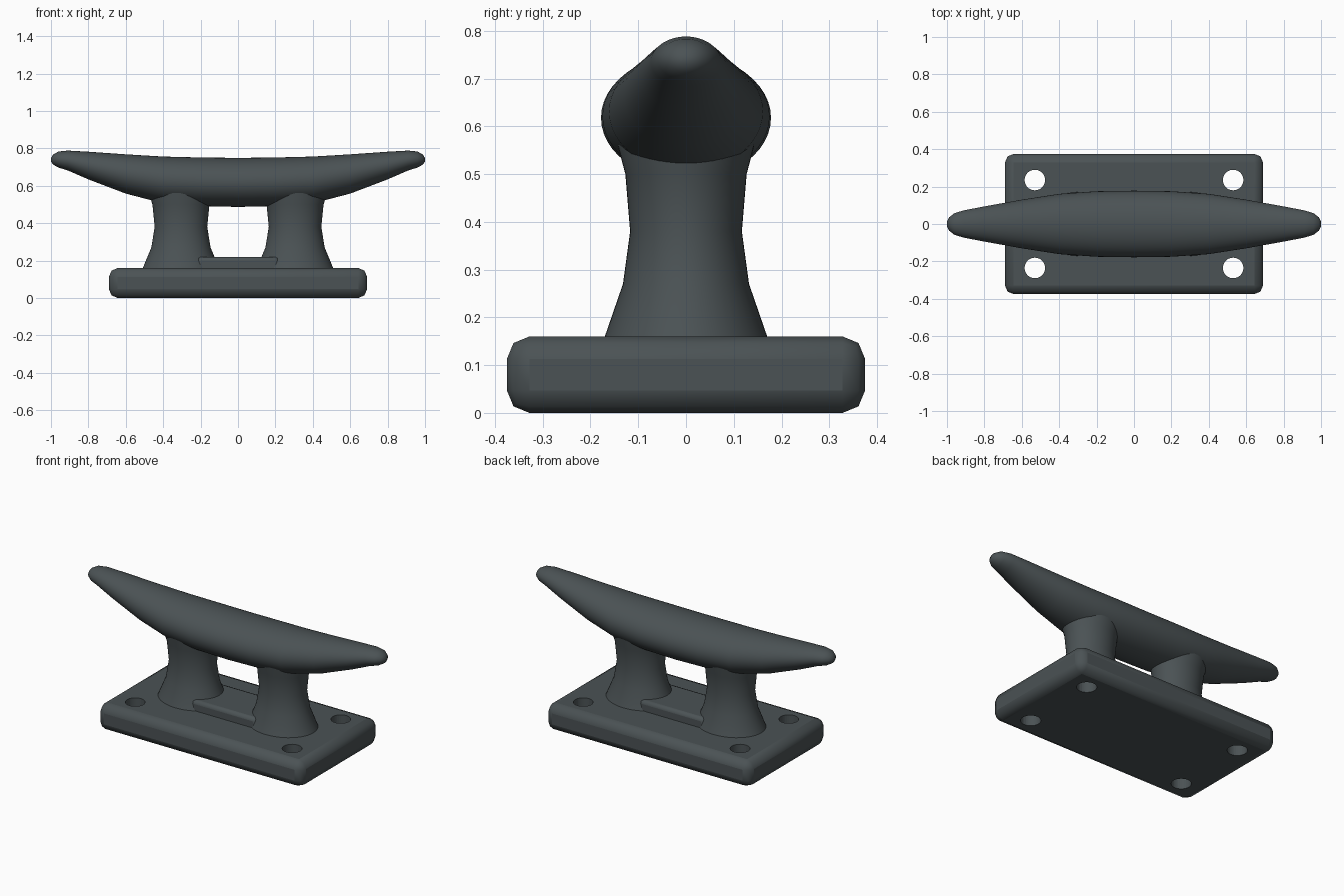
import bpy, bmesh, math

if "Cube" in bpy.data.objects:
    bpy.data.objects.remove(bpy.data.objects["Cube"])

mat = bpy.data.materials.new("dark_metal")
mat.diffuse_color = (0.07, 0.085, 0.09, 1)
mat.use_nodes = True
mat.node_tree.nodes["Principled BSDF"].inputs["Base Color"].default_value = mat.diffuse_color


def finish(obj, angle=40):
    obj.data.materials.append(mat)
    bpy.ops.object.select_all(action='DESELECT')
    obj.select_set(True)
    bpy.context.view_layer.objects.active = obj
    bpy.ops.object.shade_smooth_by_angle(angle=math.radians(angle))


def loft(name, rings):
    """Skin a closed tube through equally sized rings of points."""
    bm = bmesh.new()
    loops = [[bm.verts.new(p) for p in ring] for ring in rings]
    n = len(loops[0])
    for a, b in zip(loops, loops[1:]):
        for i in range(n):
            j = (i + 1) % n
            bm.faces.new((a[i], a[j], b[j], b[i]))
    bm.faces.new(loops[0])
    bm.faces.new(loops[-1])
    bmesh.ops.recalc_face_normals(bm, faces=bm.faces)
    mesh = bpy.data.meshes.new(name)
    bm.to_mesh(mesh)
    bm.free()
    obj = bpy.data.objects.new(name, mesh)
    bpy.context.collection.objects.link(obj)
    return obj


def bevelled_box(name, size, z, width):
    bpy.ops.mesh.primitive_cube_add(size=1, location=(0, 0, z))
    obj = bpy.context.object
    obj.name = name
    obj.scale = size
    bpy.ops.object.transform_apply(location=False, rotation=False, scale=True)
    bev = obj.modifiers.new("bevel", 'BEVEL')
    bev.width = width
    bev.segments = 2
    return obj


angles = [2 * math.pi * i / 48 for i in range(48)]

# Base plate with four bolt holes
base = bevelled_box("base_plate", (1.38, 0.75, 0.16), 0.08, 0.047)
for sx in (-1, 1):
    for sy in (-1, 1):
        bpy.ops.mesh.primitive_cylinder_add(
            vertices=32, radius=0.055, depth=0.5,
            location=(sx * 0.53, sy * 0.235, 0.08))
        cutter = bpy.context.object
        cutter.name = "bolt_hole_cutter"
        cutter.hide_render = True
        cutter.hide_set(True)
        cut = base.modifiers.new("bolt_hole", 'BOOLEAN')
        cut.operation = 'DIFFERENCE'
        cut.solver = 'EXACT'
        cut.object = cutter
finish(base, 25)

# Low rib between the posts
rib = bevelled_box("base_rib", (0.44, 0.28, 0.10), 0.17, 0.02)
finish(rib, 25)

# Two flared oval posts: (z, half depth)
post_profile = [(0.14, 0.177), (0.16, 0.17), (0.27, 0.132), (0.38, 0.117),
                (0.50, 0.127), (0.56, 0.143), (0.60, 0.147)]
for side, x0 in (("left", -0.305), ("right", 0.305)):
    post = loft(side + "_post",
                [[(x0 + 1.2 * r * math.cos(a), r * math.sin(a), z) for a in angles]
                 for z, r in post_profile])
    finish(post)

# Upswept horn: (x, centre z, half width, half height), mirrored about x = 0
half = [(0.0, 0.618, 0.178, 0.131), (0.2, 0.621, 0.175, 0.130),
        (0.4, 0.631, 0.161, 0.125), (0.6, 0.663, 0.130, 0.105),
        (0.8, 0.708, 0.094, 0.074), (0.91, 0.735, 0.073, 0.053),
        (0.96, 0.740, 0.058, 0.043), (0.988, 0.740, 0.036, 0.027),
        (1.0, 0.739, 0.012, 0.009)]
stations = [(-x, z, w, h) for x, z, w, h in reversed(half[1:])] + half
horn = loft("horn", [[(x, w * math.cos(a), z + h * math.sin(a)) for a in angles]
                     for x, z, w, h in stations])
finish(horn, 60)
